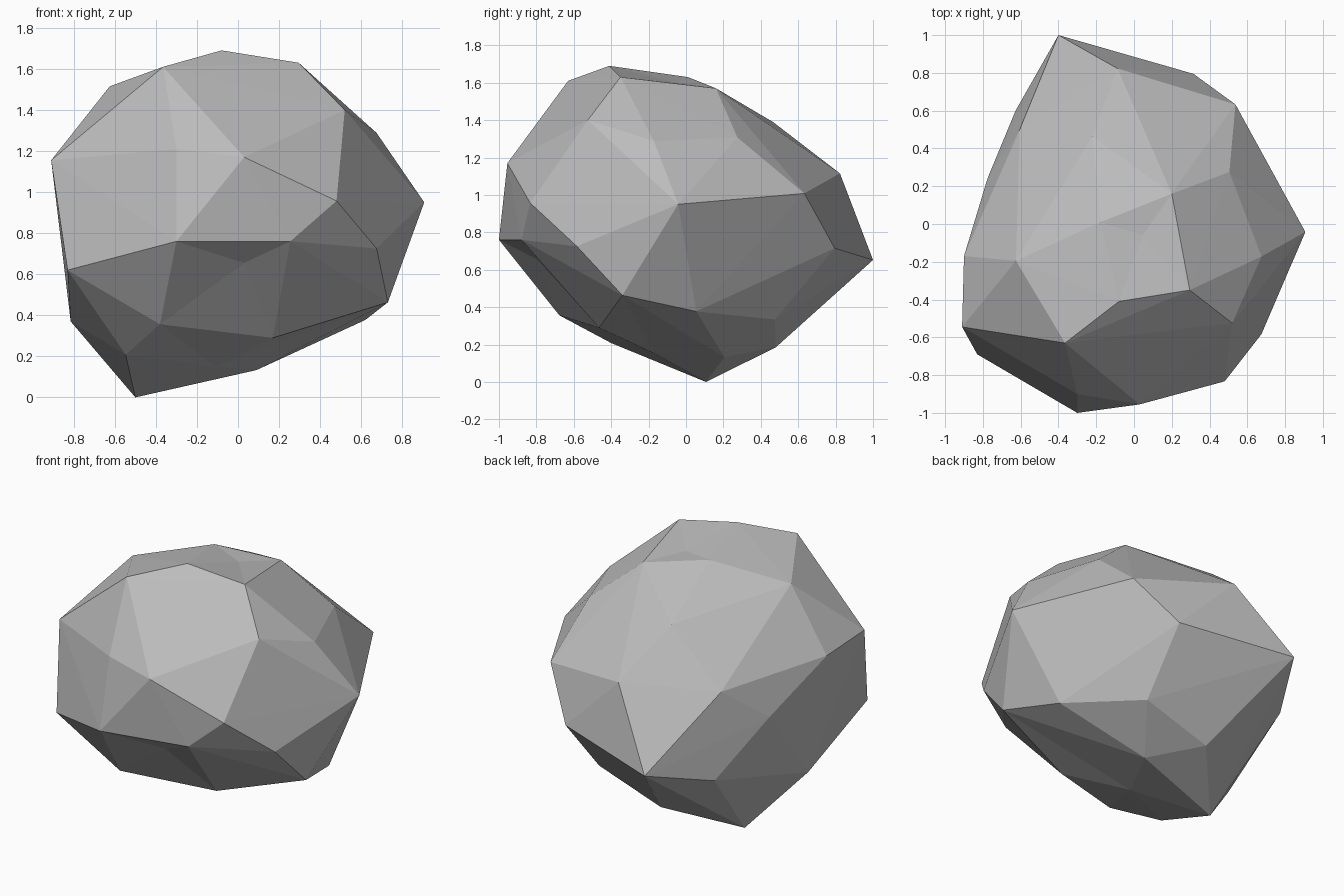
import bpy
import bmesh
from mathutils import Vector

# Corner points of the boulder, grouped by side
crown = [(-.08, -.41, 1.69), (.295, -.35, 1.63), (-.365, -.63, 1.61), (-.625, -.195, 1.515),
         (-.177, .01, 1.63), (.2, .16, 1.57), (-.22, .465, 1.39)]
front = [(-.91, -.545, 1.155), (-.3, -.9, 1.21), (.03, -.955, 1.17), (.48, -.833, .957),
         (-.83, -.69, .62), (-.3, -1, .76), (.255, -.88, .76)]
right = [(.52, -.525, 1.4), (.675, -.172, 1.288), (.505, .275, 1.307), (.907, -.042, .95),
         (.675, -.583, .725), (.73, -.34, .463), (.62, .055, .377)]
back = [(-.087, .823, 1.115), (.537, .633, 1.008), (.315, .795, .715), (-.4, 1, .652),
        (.295, .475, .334)]
left = [(-.9, -.17, 1.127), (-.605, .5, 1.067), (-.775, .243, .85), (-.627, .6, .53),
        (-.815, -.1, .37)]
base = [(-.5, .107, 0), (-.547, -.4, .208), (-.38, -.677, .356), (.17, -.465, .29),
        (.09, .205, .133), (-.154, .48, .185)]
# Slightly sunken corners (dents)
dents = [(.03, -.795, .655), (-.11, -.165, .15), (.045, -.06, 1.602)]

# Skin the corners with a hull; dents are lifted first, then dropped back in
centre = Vector((0, 0, .85))
bm = bmesh.new()
for p in crown + front + right + back + left + base:
    bm.verts.new(p)
sunk = []
for p in map(Vector, dents):
    v = bm.verts.new(p + (p - centre).normalized() * .05)
    sunk.append((v, p))
bmesh.ops.convex_hull(bm, input=bm.verts[:])
for v, p in sunk:
    if v.is_valid:
        v.co = p
bmesh.ops.delete(bm, geom=[v for v in bm.verts if not v.link_faces], context='VERTS')
bmesh.ops.recalc_face_normals(bm, faces=bm.faces[:])

# Boulder object, flat shaded, one grey stone colour
mesh = bpy.data.meshes.new("boulder")
bm.to_mesh(mesh)
bm.free()
stone = bpy.data.materials.new("grey stone")
stone.diffuse_color = (.5, .5, .5, 1)
mesh.materials.append(stone)
boulder = bpy.data.objects.new("boulder", mesh)
bpy.context.collection.objects.link(boulder)
